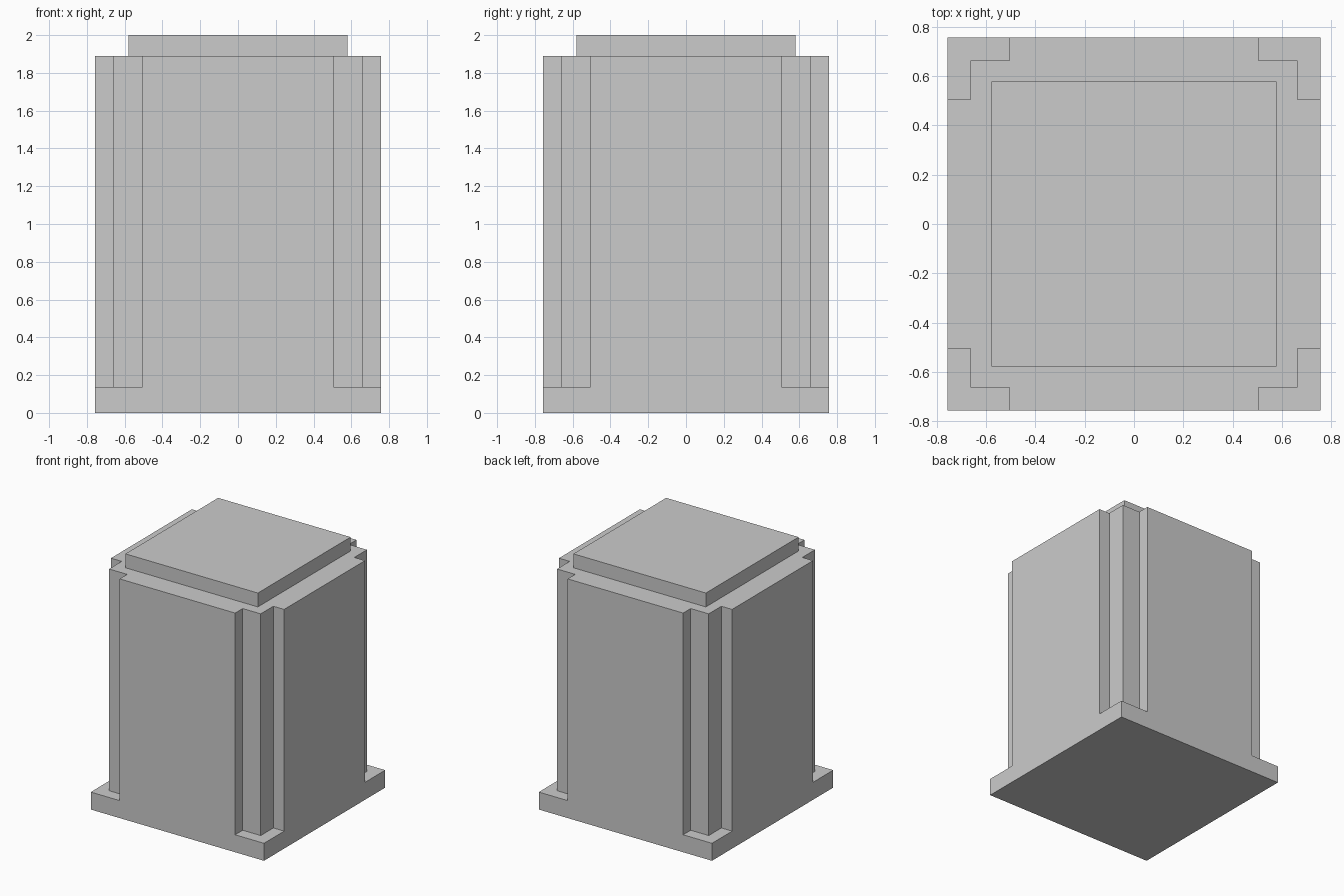
import bpy, bmesh
from math import pi
from mathutils import Matrix

if "Cube" in bpy.data.objects:
    bpy.data.objects.remove(bpy.data.objects["Cube"])

HALF, STEP, CAP = 0.757, 0.663, 0.505      # outer wall, corner post, cap half-widths
BASE_Z, BODY_Z, TOP_Z = 0.138, 1.89, 2.0


def make_object(name, bm):
    bmesh.ops.recalc_face_normals(bm, faces=bm.faces)
    mesh = bpy.data.meshes.new(name)
    bm.to_mesh(mesh)
    bm.free()
    obj = bpy.data.objects.new(name, mesh)
    bpy.context.collection.objects.link(obj)
    return obj


# Square block, with the raised cap inset and extruded from its top
bm = bmesh.new()
bmesh.ops.create_cube(bm, size=1, matrix=Matrix.Translation((0, 0, BODY_Z / 2))
                      @ Matrix.Diagonal((2 * HALF, 2 * HALF, BODY_Z, 1)))
bm.faces.ensure_lookup_table()
top = max(bm.faces, key=lambda f: f.calc_center_median().z)
bmesh.ops.inset_individual(bm, faces=[top], thickness=HALF - CAP)
cap = bmesh.ops.extrude_discrete_faces(bm, faces=[top])["faces"][0]
bmesh.ops.translate(bm, verts=cap.verts, vec=(0, 0, TOP_Z - BODY_Z))
block = make_object("pedestal_block", bm)

# L-shaped cutters, one per corner, leaving a corner post above the base
FAR = 0.9
profile = [(CAP, FAR), (CAP, STEP), (STEP, STEP), (STEP, CAP), (FAR, CAP), (FAR, FAR)]
bm = bmesh.new()
for i in range(4):
    turn = Matrix.Rotation(i * pi / 2, 4, 'Z')
    face = bm.faces.new([bm.verts.new((x, y, BASE_Z)) for x, y in profile])
    ext = bmesh.ops.extrude_face_region(bm, geom=[face])["geom"]
    raised = [v for v in ext if isinstance(v, bmesh.types.BMVert)]
    bmesh.ops.translate(bm, verts=raised, vec=(0, 0, 1.95 - BASE_Z))
    bmesh.ops.transform(bm, matrix=turn, verts=list(set(raised) | set(bm.verts[:][-12:])))
cutter = make_object("corner_cutter", bm)
cutter.hide_render = True

# Carve the corners
mod = block.modifiers.new("corner_notches", 'BOOLEAN')
mod.operation = 'DIFFERENCE'
mod.solver = 'EXACT'
mod.object = cutter
bpy.context.view_layer.objects.active = block
bpy.ops.object.modifier_apply(modifier=mod.name)
bpy.data.objects.remove(cutter)
